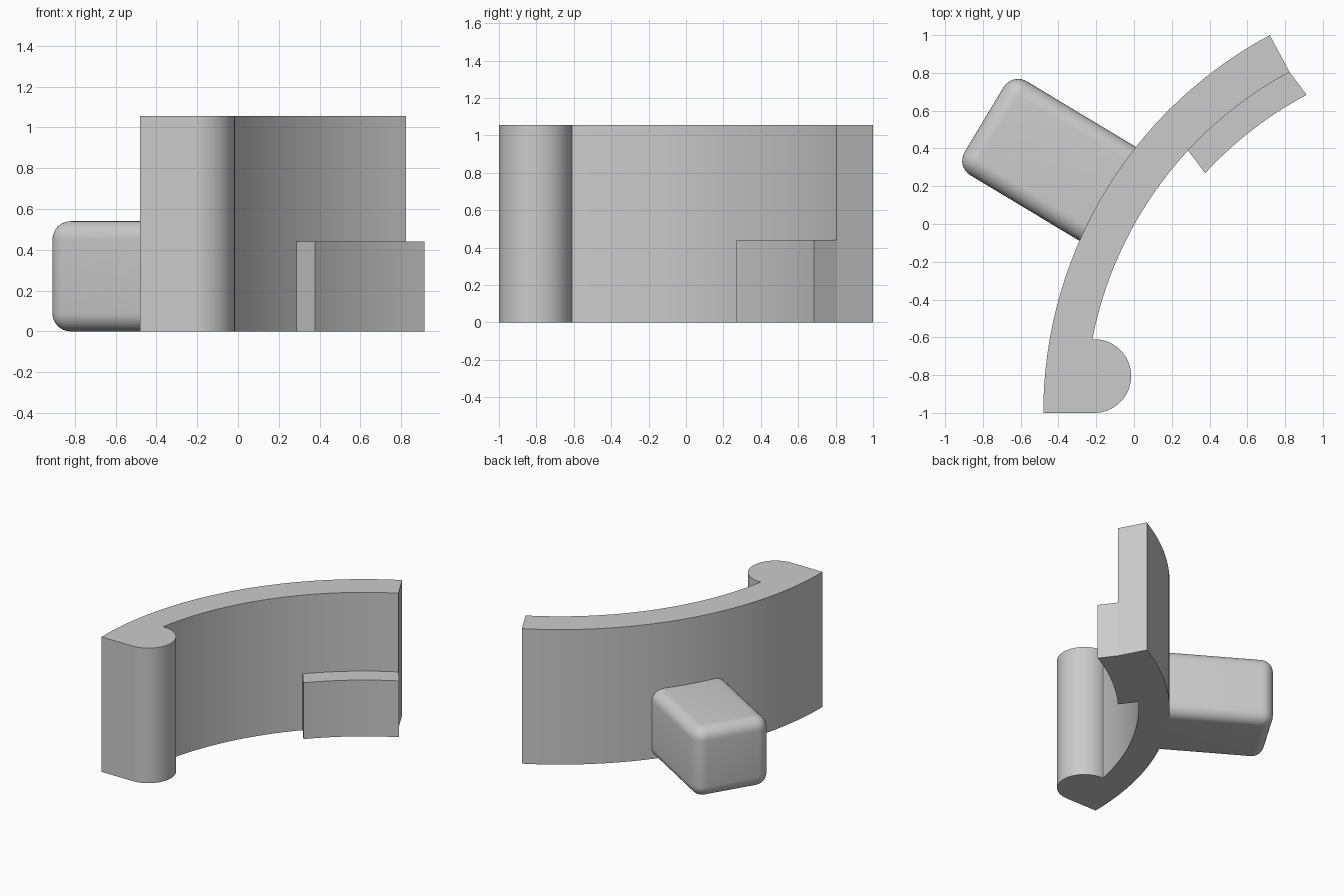
import bpy, bmesh, math
from mathutils import Vector, Matrix

cube = bpy.data.objects.get("Cube")
if cube:
    bpy.data.objects.remove(cube, do_unlink=True)

grey = bpy.data.materials.new("plain grey")
grey.use_nodes = True
colour = (0.6, 0.6, 0.6, 1)
grey.diffuse_color = colour
grey.node_tree.nodes["Principled BSDF"].inputs["Base Color"].default_value = colour

CENTRE = Vector((1.787, -1.0))
OUTER, INNER = 2.267, 2.045
WALL_END = math.radians(118.1)


def arc(centre, radius, start, end, steps):
    return [centre + radius * Vector((math.cos(a), math.sin(a)))
            for a in (start + (end - start) * i / steps for i in range(steps + 1))]


def finish(bm, name):
    bmesh.ops.recalc_face_normals(bm, faces=bm.faces[:])
    mesh = bpy.data.meshes.new(name)
    bm.to_mesh(mesh)
    bm.free()
    mesh.materials.append(grey)
    obj = bpy.data.objects.new(name, mesh)
    bpy.context.collection.objects.link(obj)
    bpy.ops.object.select_all(action='DESELECT')
    obj.select_set(True)
    bpy.context.view_layer.objects.active = obj
    bpy.ops.object.shade_smooth_by_angle(angle=math.radians(25))
    return obj


def extrude_profile(points, height, name):
    bm = bmesh.new()
    face = bm.faces.new([bm.verts.new((p.x, p.y, 0)) for p in points])
    top = bmesh.ops.extrude_face_region(bm, geom=[face])["geom"]
    bmesh.ops.translate(bm, vec=(0, 0, height),
                        verts=[v for v in top if isinstance(v, bmesh.types.BMVert)])
    return finish(bm, name)


# Curved wall with a rounded bead at its front end
bead_centre = Vector((-0.21, -0.805))
wall = arc(CENTRE, OUTER, math.pi, WALL_END, 48)
wall += arc(CENTRE, INNER, WALL_END, math.radians(169), 40)
wall += arc(bead_centre, 0.195, math.radians(92), math.radians(-90), 32)
extrude_profile(wall, 1.055, "curved_wall")

# Low ledge: part of the inner arc swept sideways
shift = Vector((0.09, -0.12))
ledge_back = arc(CENTRE, INNER, math.radians(137.2), WALL_END, 20)
ledge_front = [p + shift for p in reversed(ledge_back)]
extrude_profile(ledge_back + ledge_front, 0.44, "inner_ledge")

# Rounded block on the outer side, square where it meets the wall
length, width, height, radius = 0.775, 0.58, 0.54, 0.09
bm = bmesh.new()
bmesh.ops.create_cube(bm, size=1)
bmesh.ops.scale(bm, vec=(length, width, height), verts=bm.verts[:])
free_edges = [e for e in bm.edges if min(v.co.x for v in e.verts) < 0]
bmesh.ops.bevel(bm, geom=free_edges, offset=radius, segments=8, profile=0.5,
                affect='EDGES', clamp_overlap=True)
turn = Matrix.Rotation(math.radians(-31), 4, 'Z')
offset = Matrix.Translation((-0.19 - length / 2, 0.065, height / 2))
bmesh.ops.transform(bm, matrix=turn @ offset, verts=bm.verts[:])
finish(bm, "rounded_block")
